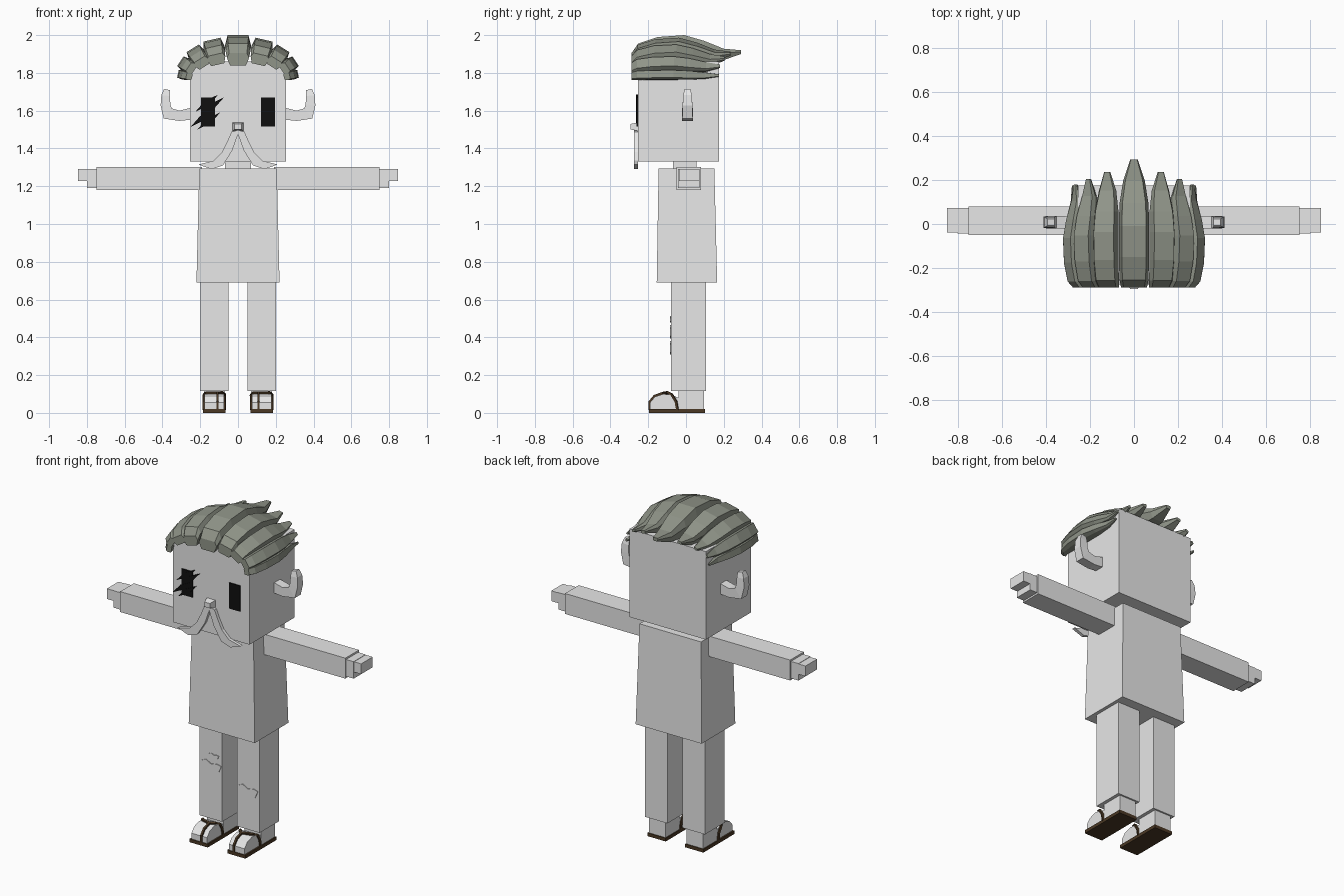
import bpy, bmesh, math
from mathutils import Vector

cube = bpy.data.objects.get("Cube")
if cube:
    bpy.data.objects.remove(cube, do_unlink=True)


def material(name, rgb):
    m = bpy.data.materials.new(name)
    m.use_nodes = True
    m.diffuse_color = (*rgb, 1)
    m.node_tree.nodes["Principled BSDF"].inputs["Base Color"].default_value = (*rgb, 1)
    return m


GREY = material("pale grey", (0.8, 0.8, 0.8))
HAIR = material("grey green hair", (0.28, 0.30, 0.25))
BLACK = material("black", (0.005, 0.005, 0.005))
BROWN = material("dark brown", (0.07, 0.04, 0.018))


def loft(name, mat, rings):
    """Skin a closed, capped body through rings of equal length."""
    bm = bmesh.new()
    loops = [[bm.verts.new(p) for p in ring] for ring in rings]
    n = len(loops[0])
    for a, b in zip(loops, loops[1:]):
        for i in range(n):
            j = (i + 1) % n
            bm.faces.new((a[i], a[j], b[j], b[i]))
    bm.faces.new(loops[0])
    bm.faces.new(loops[-1])
    bmesh.ops.recalc_face_normals(bm, faces=bm.faces)
    mesh = bpy.data.meshes.new(name)
    bm.to_mesh(mesh)
    bm.free()
    mesh.materials.append(mat)
    ob = bpy.data.objects.new(name, mesh)
    bpy.context.scene.collection.objects.link(ob)
    return ob


def rect(x, y, z):
    return [(x[0], y[0], z), (x[1], y[0], z), (x[1], y[1], z), (x[0], y[1], z)]


def box(name, mat, x, y, z):
    return loft(name, mat, [rect(x, y, z[0]), rect(x, y, z[1])])


def plate(name, mat, outline, y0, y1):
    """Extrude an x-z outline through y."""
    return loft(name, mat, [[(x, y, z) for x, z in outline] for y in (y0, y1)])


def tube(name, mat, path, sizes, side):
    """Square section bar along a path; sizes are (across, along side) halves."""
    pts = [Vector(p) for p in path]
    side = Vector(side)
    rings = []
    for i, p in enumerate(pts):
        t = (pts[min(i + 1, len(pts) - 1)] - pts[max(i - 1, 0)]).normalized()
        across = t.cross(side).normalized()
        s = across.cross(t).normalized()
        a, b = sizes[i]
        rings.append([p + across * a * u + s * b * v
                      for u, v in ((1, 1), (1, -1), (-1, -1), (-1, 1))])
    return loft(name, mat, rings)


# Head, neck and flared torso
FACE = -0.255
box("head", GREY, (-0.255, 0.255), (FACE, 0.175), (1.33, 1.86))
box("neck", GREY, (-0.07, 0.07), (-0.07, 0.055), (1.28, 1.34))
loft("torso", GREY, [rect((-0.22, 0.22), (-0.155, 0.165), 0.69),
                     rect((-0.205, 0.205), (-0.145, 0.15), 1.293)])

# Nose tapering forward
loft("nose", GREY, [[(u * r, y, 1.515 + v * r * 0.8) for u, v in
                     ((-1, -1), (1, -1), (1, 1), (-1, 1))]
                    for y, r in ((FACE, 0.028), (-0.294, 0.018))])

# Scratch marks over the right eye: slim slanted slivers
for x, z in ((-0.165, 1.64), (-0.135, 1.625), (-0.19, 1.56), (-0.155, 1.545)):
    dx, dz, w = 0.06, 0.045, 0.011
    plate("eye_scratch", BLACK, [(x - dx, z - dz), (x + w, z - w),
                                 (x + dx, z + dz), (x - w, z + w)], FACE, FACE - 0.009)

MOUSTACHE = [(0, 1.497), (0.035, 1.488), (0.055, 1.44), (0.085, 1.38), (0.13, 1.335),
             (0.21, 1.315), (0.14, 1.29), (0.08, 1.31), (0.03, 1.39), (0, 1.475)]
TOE = [(-0.19, 0.02), (-0.19, 0.055), (-0.165, 0.085), (-0.12, 0.1),
       (-0.075, 0.095), (-0.04, 0.08), (-0.04, 0.02)]

for s, label in ((1, "left"), (-1, "right")):
    def span(a, b):
        return tuple(sorted((s * a, s * b)))

    box(label + "_eye", BLACK, span(0.122, 0.195), (FACE - 0.006, FACE), (1.515, 1.67))
    plate(label + "_moustache", GREY, [(s * x, z) for x, z in MOUSTACHE], -0.274, FACE)

    # Upturned ear
    tube(label + "_ear", GREY,
         [(s * x, 0.008, z) for x, z in
          ((0.25, 1.583), (0.31, 1.573), (0.372, 1.585), (0.384, 1.63), (0.383, 1.68), (0.376, 1.712))],
         [(0.031, 0.028), (0.027, 0.028), (0.034, 0.028),
          (0.026, 0.026), (0.023, 0.023), (0.016, 0.015)], (0, 1, 0))

    # Arm and stepped hand
    box(label + "_arm", GREY, span(0.19, 0.75), (-0.05, 0.08), (1.18, 1.303))
    box(label + "_palm", GREY, span(0.75, 0.8), (-0.042, 0.072), (1.19, 1.292))
    box(label + "_fingers", GREY, span(0.8, 0.847), (-0.038, 0.072), (1.228, 1.29))

    # Leg, foot and sandal
    box(label + "_leg", GREY, span(0.05, 0.2), (-0.08, 0.105), (0.115, 0.69))
    box(label + "_ankle", GREY, span(0.07, 0.18), (-0.04, 0.095), (0.02, 0.115))
    loft(label + "_toes", GREY, [[(s * x, y, z) for y, z in TOE] for x in (0.073, 0.177)])
    box(label + "_sole", BROWN, span(0.065, 0.186), (-0.195, 0.1), (0, 0.02))
    thin = (0.006, 0.006)
    tube(label + "_toe_strap", BROWN,
         [(s * 0.108, y, z) for y, z in
          ((-0.192, 0.015), (-0.192, 0.06), (-0.167, 0.09), (-0.12, 0.106))],
         [thin] * 4, (1, 0, 0))
    for edge in (0.07, 0.181):
        tube(label + "_side_strap", BROWN,
             [(s * 0.108, -0.12, 0.106), (s * (edge * 0.8 + 0.025), -0.1, 0.107),
              (s * edge, -0.075, 0.096), (s * edge, -0.053, 0.06), (s * edge, -0.045, 0.015)],
             [thin] * 5, (0.3, 1, 0.2))

# Torn patches on the knees
TEAR = [(-1, 0.6), (-0.5, 1), (0, 0.5), (0.6, 0.7), (1, 0.5),
        (0.75, -0.6), (0.1, -0.9), (-0.7, -0.8)]
for x, z, w, h in ((-0.122, 0.428, 0.068, 0.037), (-0.103, 0.495, 0.033, 0.017),
                   (0.123, 0.343, 0.067, 0.037)):
    plate("knee_patch", GREY, [(x + u * w, z + v * h) for u, v in TEAR], -0.084, -0.08)

# Swept hair: stations of (place along lock, drop, width, thickness)
STATIONS = [(0, 0.095, 0.85, 0.065), (0.06, 0.045, 0.95, 0.1), (0.24, 0.01, 1, 0.13),
            (0.48, 0, 1, 0.14), (0.66, 0.03, 0.95, 0.11), (0.84, 0.072, 0.7, 0.06),
            (1, 0.08, 0.25, 0.02)]
SECTION = [(-0.4, 0), (0.4, 0), (0.5, 0.4), (0.36, 1), (-0.36, 1), (-0.5, 0.4)]


def hair_lock(name, x, z, tilt, width, tip, scale):
    """One lock whose outer surface peaks at (x, z), leaning out by tilt."""
    c, n = math.cos(math.radians(tilt)), math.sin(math.radians(tilt))
    rings = []
    for t, drop, w, thick in STATIONS:
        y = -0.288 + t * (tip + 0.288)
        ring = []
        for u, v in SECTION:
            across, depth = u * w * width, scale * (drop + v * thick)
            ring.append((x + across * c - depth * n, y, z - across * n - depth * c))
        rings.append(ring)
    loft(name, HAIR, rings)


hair_lock("centre_hair_lock", 0, 2.0, 0, 0.138, 0.292, 1)
for s in (1, -1):
    for x, z, tilt, width, tip, scale in (
            (0.138, 1.976, 13, 0.115, 0.235, 0.85), (0.24, 1.93, 32, 0.095, 0.205, 0.72),
            (0.305, 1.862, 56, 0.075, 0.18, 0.55), (0.318, 1.795, 78, 0.05, 0.175, 0.48)):
        hair_lock("side_hair_lock", s * x, z, s * tilt, width, tip, scale)
